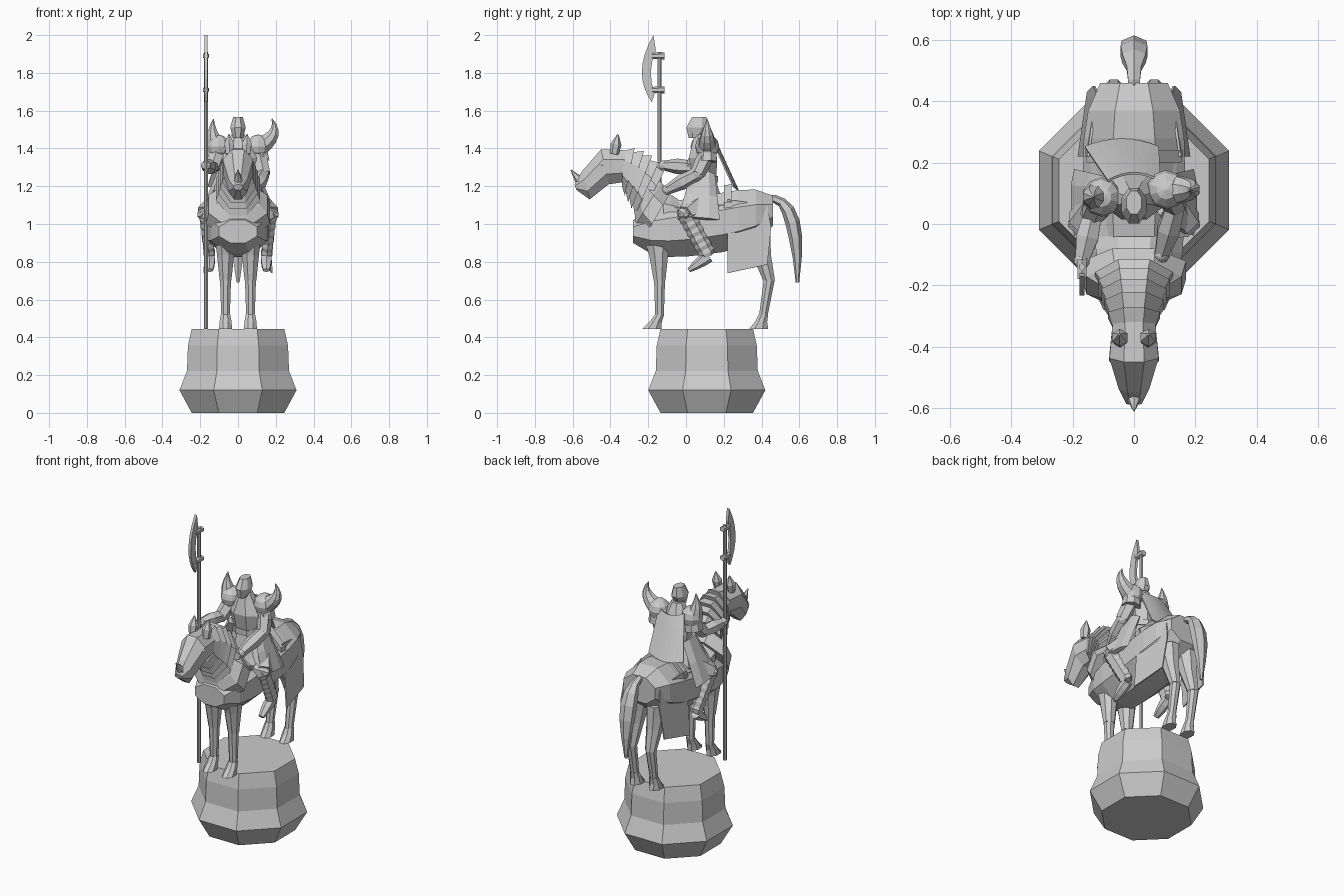
import bpy, bmesh, math
from mathutils import Vector

if "Cube" in bpy.data.objects:
    bpy.data.objects.remove(bpy.data.objects["Cube"])

GREY = (0.6, 0.6, 0.6, 1)
stone = bpy.data.materials.new("grey_stone")
stone.use_nodes = True
stone.diffuse_color = GREY
stone.node_tree.nodes["Principled BSDF"].inputs["Base Color"].default_value = GREY
FORWARD, UPWARD, ACROSS = Vector((0, 1, 0)), Vector((0, 0, 1)), Vector((1, 0, 0))


def at(y, z, x=0):
    """Point given from the side: depth, height, then sideways offset."""
    return Vector((x, y, z))


def line(start, end, steps=4):
    return [start.lerp(end, i / steps) for i in range(steps + 1)]


def bend(start, control, end, steps=6):
    """Points on a quadratic curve."""
    first, second = line(start, control, steps), line(control, end, steps)
    return [p.lerp(q, i / steps) for i, (p, q) in enumerate(zip(first, second))]


def finish(name, bm, thickness=None):
    bmesh.ops.recalc_face_normals(bm, faces=bm.faces)
    mesh = bpy.data.meshes.new(name)
    bm.to_mesh(mesh)
    bm.free()
    mesh.materials.append(stone)
    part = bpy.data.objects.new(name, mesh)
    bpy.context.collection.objects.link(part)
    if thickness:
        modifier = part.modifiers.new("thickness", "SOLIDIFY")
        modifier.thickness, modifier.offset = thickness, 0


def skin(bm, rows, closed):
    """Join neighbouring rows of vertices with quads."""
    for row, following in zip(rows, rows[1:]):
        count = len(row)
        for i in range(count if closed else count - 1):
            j = (i + 1) % count
            bm.faces.new((row[i], row[j], following[j], following[i]))


def loft(name, sections, sides=8):
    """Skin rings given as (centre, side, up), with flat tops and sides."""
    bm = bmesh.new()
    half = math.pi / sides
    rings = []
    for centre, side, up in sections:
        turns = [half * (i + i + 1) for i in range(sides)]
        rings.append([bm.verts.new(centre + (side * math.cos(a) + up * math.sin(a)) / math.cos(half))
                      for a in turns])
    skin(bm, rings, True)
    bm.faces.new(rings[0])
    bm.faces.new(rings[-1])
    finish(name, bm)


def pair(radius):
    return Vector(radius if isinstance(radius, tuple) else (radius, radius))


def along(keys, t):
    """Blend evenly spaced key radii."""
    place = t * (len(keys) - 1)
    i = min(int(place), len(keys) - 2)
    return pair(keys[i]).lerp(pair(keys[i + 1]), place - i)


def tube(name, path, keys, axis=None, sides=8, swell=0.0):
    """Loft along a path; each key radius is one number or (side, depth)."""
    last = len(path) - 1
    sections = []
    for i, point in enumerate(path):
        t = i / last
        width, depth = along(keys, t) + pair(swell) * (1 - (t + t - 1) ** 4)
        tangent = axis or (path[min(i + 1, last)] - path[max(i - 1, 0)]).normalized()
        ref = FORWARD if abs(tangent.x) > 0.85 else ACROSS
        side = (ref - tangent * ref.dot(tangent)).normalized()
        sections.append((point, side * width, tangent.cross(side) * depth))
    loft(name, sections, sides)


def rib(top, bottom, width, grow=1.0):
    return ((top + bottom) / 2, ACROSS * width * grow, (top - bottom) / 2 * grow)


def panel(name, outline, thickness):
    bm = bmesh.new()
    bm.faces.new([bm.verts.new(p) for p in outline])
    finish(name, bm, thickness)


def ball(name, centre, radius):
    bm = bmesh.new()
    bmesh.ops.create_uvsphere(bm, u_segments=10, v_segments=6, radius=radius)
    bmesh.ops.translate(bm, verts=bm.verts, vec=centre)
    finish(name, bm)


# Pedestal
GROUND = 0.445
CENTRE = at(0.11, 0)
tube("pedestal", [CENTRE + UPWARD * GROUND * f for f in (0, 0.27, 0.5, 0.8, 1)],
     [0.245, 0.31, 0.27, 0.265, 0.245], UPWARD)

# Horse body and saddle
tube("horse_body", bend(at(-0.28, 0.96), at(0.1, 0.97), at(0.46, 1.07), 8),
     [(0.1, 0.06), (0.11, 0.08)], FORWARD, swell=(0.06, 0.085))
tube("saddle_cantle", line(at(0.2, 1.05), at(0.24, 1.05), 1), [0.155, 0.16], FORWARD)
tube("saddle_pommel", line(at(-0.12, 1.06), at(-0.04, 1.06), 2), [(0.12, 0.12), (0.13, 0.07)], FORWARD)
tube("saddle_seat", line(at(-0.06, 1.06), at(0.2, 1.06)), [(0.13, 0.06), (0.14, 0.1)], FORWARD)

# Chest collar and overlapping neck plates, wider towards the chest
loft("chest_collar", [rib(at(-0.08, 1.17), at(-0.22, 0.93), 0.17),
                      rib(at(-0.13, 1.22), at(-0.27, 0.99), 0.155), rib(at(-0.17, 1.24), at(-0.27, 1.05), 0.11)])
PLATES = 5
mane = bend(at(-0.12, 1.27), at(-0.18, 1.4), at(-0.33, 1.4), PLATES)
throat = line(at(-0.25, 1.02), at(-0.34, 1.19), PLATES)
for i in range(PLATES):
    girth = 0.12 - i / 100
    loft(f"neck_plate_{i + 1}", [rib(mane[i], throat[i], girth, 1.06),
                                 rib(mane[i + 1], throat[i + 1], girth, 0.88)])

# Horse head, with a sharp jaw and tapering to the muzzle
brow = [at(-0.32, 1.39), at(-0.45, 1.395), at(-0.55, 1.28), at(-0.59, 1.21)]
jaw = [at(-0.34, 1.22), at(-0.41, 1.21), at(-0.51, 1.13), at(-0.58, 1.18)]
loft("horse_head", [rib(p, q, w) for p, q, w in zip(brow, jaw, (0.07, 0.08, 0.05, 0.025))])
tube("nose_horn", line(at(-0.555, 1.22), at(-0.61, 1.287), 2), [0.026, 0.002], sides=6)

# Tail
tube("tail", bend(at(0.42, 1.13), at(0.6, 1.18), at(0.59, 0.69), 7),
     [0.018, 0.02, (0.045, 0.035), (0.04, 0.03), 0.008], sides=6)

for side, s in (("left", 1), ("right", -1)):
    # Horse legs share heights and thicknesses
    for label, depths in (("front", (-0.15, -0.14, -0.14, -0.18)), ("hind", (0.36, 0.44, 0.41, 0.385))):
        hip, knee, ankle, hoof = [at(y, z, s * 0.066) for y, z in zip(depths, (0.97, 0.7, 0.52, GROUND))]
        tube(f"{side}_{label}_thigh", line(hip, knee), [(0.06, 0.085), (0.045, 0.05), 0.031], UPWARD)
        tube(f"{side}_{label}_shin", line(knee, ankle, 2), [0.029, 0.023], UPWARD)
        tube(f"{side}_{label}_hoof", line(ankle, hoof, 2), [0.025, 0.032, (0.034, 0.05)], UPWARD)

    # Ears, eye guards and rump cloth
    tube(f"{side}_ear", line(at(-0.38, 1.37, s * 0.045), at(-0.36, 1.475, s * 0.048), 2), [0.02, 0.025, 0.003], sides=6)
    ball(f"{side}_eye_guard", at(-0.44, 1.32, s * 0.06), 0.022)
    panel(f"{side}_rump_cloth", [at(y, z, s * x) for y, z, x in
                                 ((0.22, 1.13, 0.15), (0.43, 1.1, 0.12), (0.45, 0.98, 0.13),
                                  (0.43, 0.785, 0.15), (0.22, 0.74, 0.18))], 0.008)

    # Rider leg with ribbed greave
    hip, knee, ankle = at(0.11, 1.13, s * 0.08), at(0, 1.05, s * 0.175), at(0.12, 0.83, s * 0.15)
    out = ACROSS * s * 0.04
    tube(f"{side}_thigh_armour", line(hip, knee, 2), [0.06, 0.045], sides=6)
    tube(f"{side}_knee_guard", line(knee - out, knee + out), [0.045, 0.042, 0.01], sides=6)
    tube(f"{side}_greave", line(knee, ankle, 12), [(0.025, 0.036), (0.03, 0.04)] * 6 + [0.026], sides=6)
    tube(f"{side}_boot", line(ankle, at(0.015, 0.755, s * 0.15), 3), [(0.026, 0.03), (0.028, 0.026), (0.016, 0.01)], sides=6)
    waist = at(0.09, 1.27, s * 0.085)
    tube(f"{side}_skirt_plate", line(waist, at(0.07, 1.03, s * 0.195), 2), [(0.025, 0.055), (0.012, 0.095)], sides=6)

    # Shoulder armour; the right one sits further forward and its horn stands straighter
    shoulder = at(0.1 + s * 0.012, 1.41, s * 0.105)
    lean = ACROSS * (s * 0.05 + 0.025)
    ball(f"{side}_pauldron", shoulder, 0.064)
    tube(f"{side}_pauldron_skirt", line(shoulder, shoulder + out / 4 - UPWARD * 0.08, 1), [0.045, 0.052])
    tube(f"{side}_pauldron_horn", bend(shoulder + out / 4, shoulder + lean * 1.6 + UPWARD * 0.06,
                                       shoulder + lean + UPWARD * 0.147), [0.05, 0.03, 0.002])

# Arms: the left holds the reins, the right grips the polearm
POLE = at(-0.14, GROUND, -0.17)
for side, shoulder, elbow, hand in (("left", at(0.11, 1.37, 0.11), at(0.06, 1.265, 0.135), at(-0.1, 1.18, 0.09)),
                                    ("right", at(0.08, 1.37, -0.11), at(0.03, 1.3, -0.135), at(-0.12, 1.31, POLE.x))):
    tube(f"{side}_upper_arm", line(shoulder, elbow, 1), [0.04, 0.034], sides=6)
    ball(f"{side}_elbow_guard", elbow, 0.034)
    tube(f"{side}_forearm", line(elbow, hand), [0.03, 0.036, 0.022], sides=6)
    ball(f"{side}_gauntlet", hand, 0.027)

# Rider torso, belt and helm
tube("rider_torso", line(at(0.11, 1.1), at(0.08, 1.475), 6),
     [(0.13, 0.09), (0.08, 0.06), (0.1, 0.075), 0.035], UPWARD)
tube("belt", line(at(0.1, 1.22), at(0.1, 1.255), 1), [(0.09, 0.07), (0.09, 0.07)], UPWARD)
tube("helm", line(at(0.05, 1.455), at(0.07, 1.567)), [(0.027, 0.036), (0.041, 0.058), (0.025, 0.038)], UPWARD)

# Cape, swept to the right at the hem
bm = bmesh.new()
rows = []
for left, right in zip(line(at(0.14, 1.44, -0.085), at(0.25, 1.2, -0.16)),
                       line(at(0.14, 1.44, 0.085), at(0.25, 1.2, 0.08))):
    middle = (left + right) / 2 + at(0.05, -0.04)
    rows.append([bm.verts.new(p) for p in bend(left, middle, right, 8)])
skin(bm, rows, False)
finish("cape", bm, 0.008)

# Polearm with crescent blade
tube("polearm_shaft", line(POLE, at(POLE.y, 1.91, POLE.x), 1), [0.01, 0.01], UPWARD)
tip, heel = at(-0.172, 2, POLE.x), at(-0.182, 1.645, POLE.x)
edge = bend(tip, at(-0.29, 1.8, POLE.x), heel, 8)
hollow = bend(at(-0.16, 1.92, POLE.x), at(-0.21, 1.8, POLE.x), at(-0.165, 1.69, POLE.x), 4)
panel("polearm_blade", edge + hollow[::-1], 0.016)
for label, height in (("upper", 1.89), ("lower", 1.71)):
    tube(f"{label}_blade_socket", line(at(-0.18, height, POLE.x), at(-0.115, height, POLE.x), 1), [0.014, 0.016], FORWARD, sides=6)
